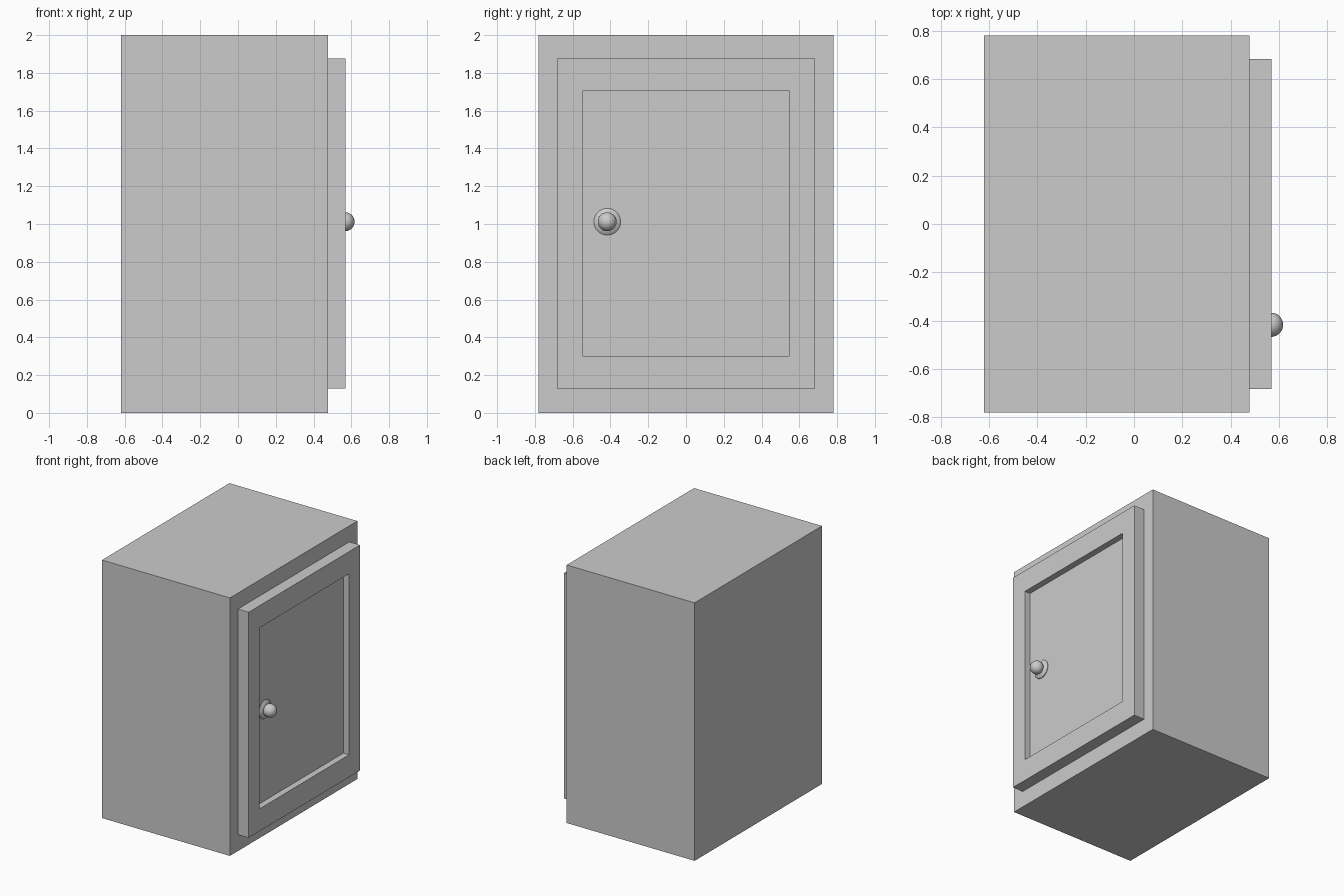
import bpy, bmesh
from math import radians
from mathutils import Matrix

if "Cube" in bpy.data.objects:
    bpy.data.objects.remove(bpy.data.objects["Cube"])


def finish(name, bm):
    bmesh.ops.recalc_face_normals(bm, faces=bm.faces)
    me = bpy.data.meshes.new(name)
    bm.to_mesh(me)
    bm.free()
    ob = bpy.data.objects.new(name, me)
    bpy.context.collection.objects.link(ob)
    return ob


def box_bm(x0, x1, y0, y1, z0, z1):
    bm = bmesh.new()
    bmesh.ops.create_cube(bm, size=1)
    for v in bm.verts:
        v.co.x = x1 if v.co.x > 0 else x0
        v.co.y = y1 if v.co.y > 0 else y0
        v.co.z = z1 if v.co.z > 0 else z0
    return bm


def smooth(ob, angle=35):
    bpy.ops.object.select_all(action='DESELECT')
    ob.select_set(True)
    bpy.context.view_layer.objects.active = ob
    bpy.ops.object.shade_smooth_by_angle(angle=radians(angle))


# Cabinet body
finish("cabinet_body", box_bm(-0.62, 0.477, -0.78, 0.78, 0, 2))

# Door with recessed panel: inset the outer face, extrude it, and push it in
bm = box_bm(0.477, 0.569, -0.682, 0.682, 0.128, 1.876)
front = max(bm.faces, key=lambda f: f.calc_center_median().x)
bmesh.ops.inset_region(bm, faces=[front], thickness=0.1)
inner = bmesh.ops.extrude_discrete_faces(bm, faces=[front])["faces"][0]
for v in inner.verts:
    v.co.x = 0.52
    v.co.y = 0.548 if v.co.y > 0 else -0.548
    v.co.z = 1.704 if v.co.z > 1 else 0.301
# Keep the rim of the opening directly above the panel outline
for e in inner.verts:
    for edge in e.link_edges:
        o = edge.other_vert(e)
        if o not in inner.verts[:]:
            o.co.y, o.co.z = e.co.y, e.co.z
finish("door", bm)

# Knob backplate: thin dished disc turned around the x axis
KY, KZ = -0.417, 1.012
bm = bmesh.new()
profile = [(0, 0.518), (0.071, 0.518), (0.071, 0.525), (0.06, 0.535), (0.03, 0.541), (0, 0.541)]
verts = [bm.verts.new((x, r, 0)) for r, x in profile]
edges = [bm.edges.new(p) for p in zip(verts, verts[1:])]
bmesh.ops.spin(bm, geom=verts + edges, cent=(0, 0, 0), axis=(1, 0, 0),
               angle=radians(360), steps=32)
bmesh.ops.remove_doubles(bm, verts=bm.verts, dist=1e-4)
bmesh.ops.translate(bm, verts=bm.verts, vec=(0, KY, KZ))
smooth(finish("knob_backplate", bm))

# Round knob
bm = bmesh.new()
bmesh.ops.create_uvsphere(bm, u_segments=32, v_segments=16, radius=0.05,
                          matrix=Matrix.Translation((0.567, KY, KZ)))
smooth(finish("knob", bm))
